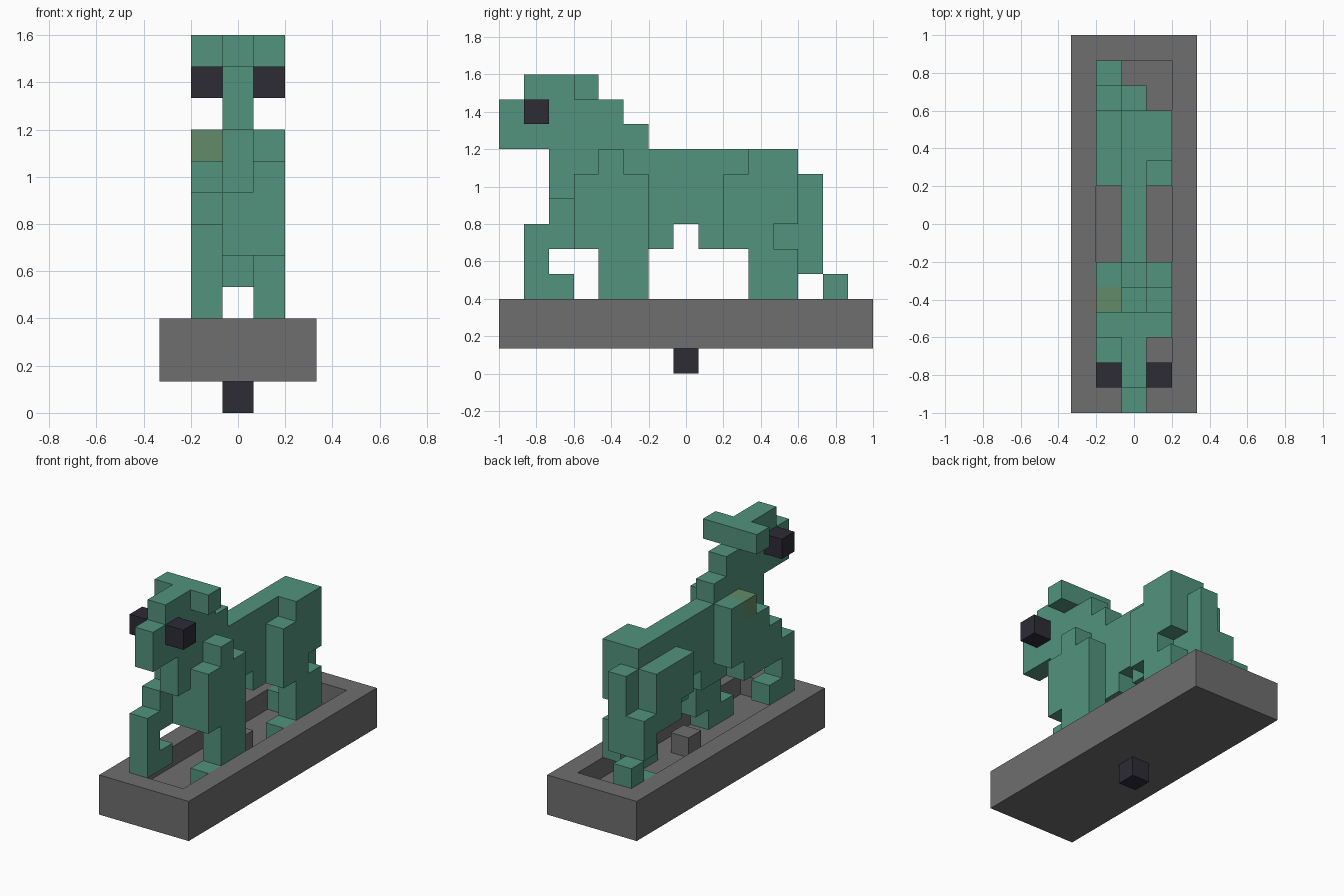
import bpy
import bmesh
import math
from mathutils import Vector

default = bpy.data.objects.get("Cube")
if default:
    bpy.data.objects.remove(default, do_unlink=True)

UNIT = 2 / 15  # edge of one building cube


def material(name, rgb):
    mat = bpy.data.materials.new(name)
    mat.use_nodes = True
    colour = (*rgb, 1)
    mat.diffuse_color = colour
    mat.node_tree.nodes["Principled BSDF"].inputs["Base Color"].default_value = colour
    return mat


green = material("sea green", (0.084, 0.292, 0.205))
olive = material("olive green", (0.122, 0.258, 0.138))
grey = material("stone grey", (0.156, 0.156, 0.156))
dark = material("dark slate", (0.026, 0.025, 0.036))


def block(x, y, z):
    """Cells of a box; each argument is a cell index or an inclusive pair."""
    spans = [(v, v) if isinstance(v, int) else v for v in (x, y, z)]
    rx, ry, rz = (range(a, b + 1) for a, b in spans)
    return {(i, j, k) for i in rx for j in ry for k in rz}


def limb(x, *boxes):
    return set().union(*(block(x, y, z) for y, z in boxes))


R, C, L = 1, 2, 3  # right, centre and left columns

parts = {
    # tray with a raised rim, a central mount and a peg below
    "tray": (grey, block((0, 4), (0, 14), (1, 2)) - block((1, 3), (1, 13), 2)),
    "mount": (grey, block(C, 7, 2)),
    "peg": (dark, block(C, 7, 0)),
    # torso, with a notch in the belly above the mount
    "torso": (green, block(C, (3, 11), (5, 8)) - block(C, 7, 5)),
    "chest": (green, block(C, 2, (7, 8))),
    "tail": (green, block(C, 12, (4, 7))),
    # head
    "neck_and_snout": (green, block(C, (0, 5), 9) | block(C, (0, 4), 10)),
    "crown": (green, block(C, (1, 3), 11)),
    "left_ear": (green, block(L, 3, 11)),
    "right_ear": (green, block(R, 3, 11)),
    "left_eye": (dark, block(L, 1, 10)),
    "right_eye": (dark, block(R, 1, 10)),
    # planted left legs
    "left_front_leg": (green, limb(L, ((3, 5), (5, 7)), (4, 8),
                                   ((4, 5), (3, 4)), ((3, 4), 2))),
    "left_hind_leg": (green, limb(L, (9, (5, 7)), (10, (3, 8)), (11, (6, 8)),
                                  (11, (3, 4)), ((9, 10), 2))),
    # striding right legs
    "right_front_leg": (green, limb(R, (5, (6, 8)), (4, (5, 7)), (3, (5, 7)),
                                    (2, (5, 6)), (1, (3, 5)), (2, 3))),
    "right_hind_leg": (green, limb(R, (9, (6, 7)), ((10, 11), (5, 7)),
                                   (12, (4, 5)), (13, 3), (12, 2))),
    "shoulder_patch": (olive, block(R, 4, 8)),
}

occupied = set().union(*(cells for _, cells in parts.values()))


def build(name, mat, cells):
    """Skin the cells with outward faces wherever no neighbour touches."""
    bm = bmesh.new()
    for cell in sorted(cells):
        centre = Vector(cell) + Vector((0.5, 0.5, 0.5)) - Vector((2.5, 7.5, 0))
        for axis in range(3):
            for sign in (-1, 1):
                n = Vector((0, 0, 0))
                n[axis] = sign
                if tuple(int(c + d) for c, d in zip(cell, n)) in occupied:
                    continue
                u = Vector((0, 0, 0))
                u[(axis + 1) % 3] = 1
                v = n.cross(u)
                corners = (u + v, v - u, -u - v, u - v)
                bm.faces.new([bm.verts.new((centre + (n + c) / 2) * UNIT)
                              for c in corners])
    bmesh.ops.remove_doubles(bm, verts=bm.verts, dist=UNIT / 100)
    bmesh.ops.dissolve_limit(bm, angle_limit=math.radians(1),
                             verts=bm.verts, edges=bm.edges)
    mesh = bpy.data.meshes.new(name)
    bm.to_mesh(mesh)
    bm.free()
    mesh.materials.append(mat)
    obj = bpy.data.objects.new(name, mesh)
    bpy.context.collection.objects.link(obj)


for part_name, (part_material, part_cells) in parts.items():
    build(part_name, part_material, part_cells)
